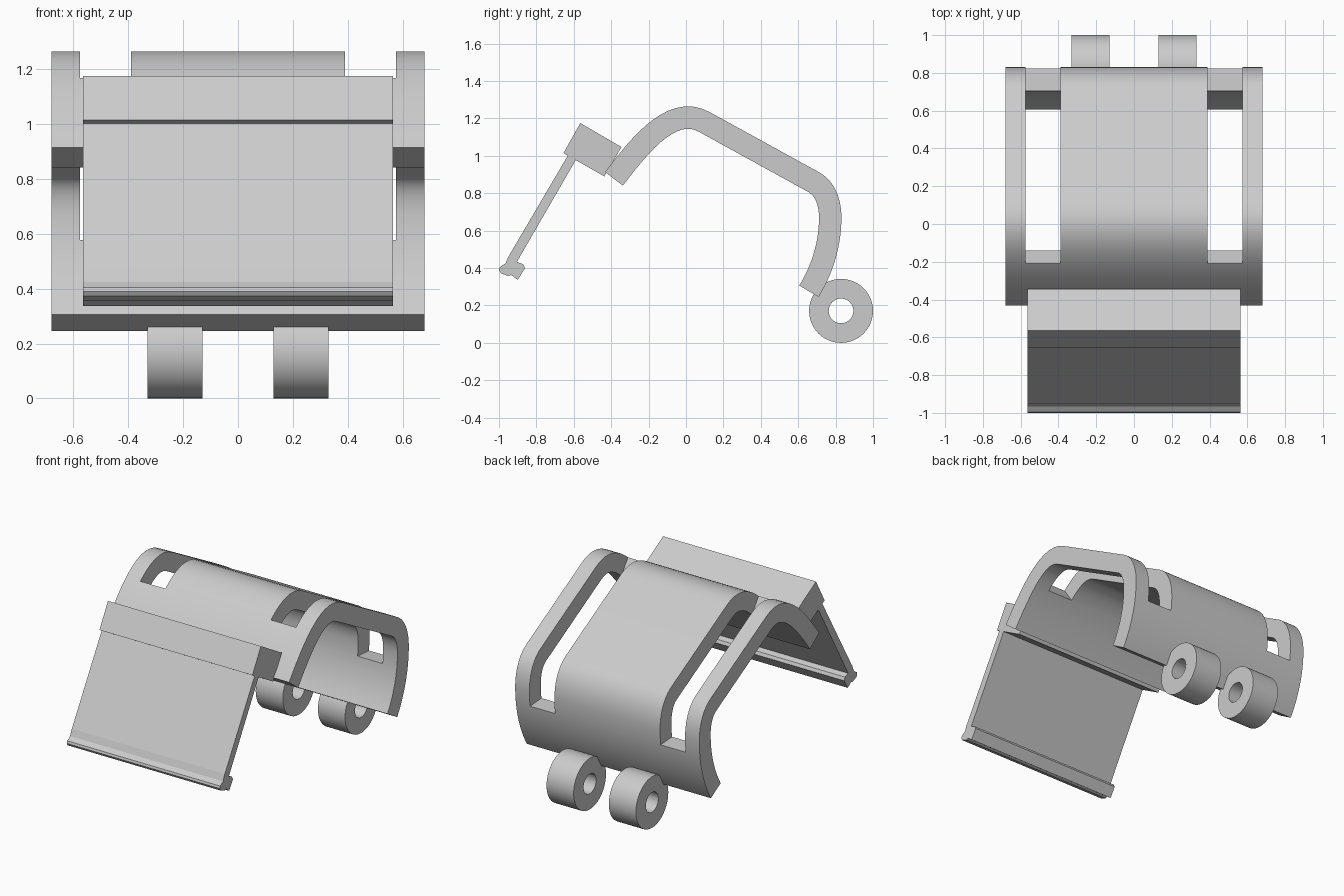
import bpy, bmesh, math
from mathutils import Vector
from mathutils.geometry import interpolate_bezier

if "Cube" in bpy.data.objects:
    bpy.data.objects.remove(bpy.data.objects["Cube"], do_unlink=True)

grey = bpy.data.materials.new("light_grey")
grey.use_nodes = True
colour = (0.6, 0.6, 0.6, 1)
grey.diffuse_color = colour
grey.node_tree.nodes["Principled BSDF"].inputs["Base Color"].default_value = colour


def extrude(name, profile, x0, x1):
    """Extrude a closed (y, z) profile along x."""
    bm = bmesh.new()
    face = bm.faces.new([bm.verts.new((x0, y, z)) for y, z in profile])
    ext = bmesh.ops.extrude_face_region(bm, geom=[face])
    moved = [v for v in ext["geom"] if isinstance(v, bmesh.types.BMVert)]
    bmesh.ops.translate(bm, verts=moved, vec=(x1 - x0, 0, 0))
    bmesh.ops.recalc_face_normals(bm, faces=bm.faces)
    mesh = bpy.data.meshes.new(name)
    bm.to_mesh(mesh)
    bm.free()
    mesh.materials.append(grey)
    obj = bpy.data.objects.new(name, mesh)
    bpy.context.collection.objects.link(obj)
    return obj


def smooth(obj):
    bpy.ops.object.select_all(action="DESELECT")
    obj.select_set(True)
    bpy.context.view_layer.objects.active = obj
    bpy.ops.object.shade_smooth_by_angle(angle=math.radians(30))


def cut(obj, cutter):
    """Apply a boolean cut and remove the cutter."""
    cutter.hide_render = True
    mod = obj.modifiers.new("cut", "BOOLEAN")
    mod.operation, mod.solver, mod.object = "DIFFERENCE", "EXACT", cutter
    bpy.context.view_layer.objects.active = obj
    bpy.ops.object.modifier_apply(modifier=mod.name)
    bpy.data.objects.remove(cutter, do_unlink=True)


# Curved band: centre line of three arcs with a straight run, given thickness
arcs = [
    [(-0.385, 0.877), (-0.25, 1.055), (-0.073, 1.28), (0.10, 1.18)],
    [(0.685, 0.858), (0.745, 0.823), (0.771, 0.75), (0.771, 0.67)],
    [(0.771, 0.67), (0.771, 0.55), (0.74, 0.41), (0.657, 0.276)],
]
line = []
for arc in arcs:
    for p in interpolate_bezier(*[Vector(q) for q in arc], 16):
        if not line or (p - line[-1]).length > 1e-4:
            line.append(p)
outer, inner = [], []
for i, p in enumerate(line):
    d = (line[min(i + 1, len(line) - 1)] - line[max(i - 1, 0)]).normalized()
    n = Vector((-d.y, d.x)) * 0.06
    outer.append(p + n)
    inner.append(p - n)
band = extrude("curved_band", outer + inner[::-1], -0.68, 0.68)

# Long slots near both sides of the band
slot = [(-0.37, 1.4), (-0.093, 1.0), (0.5, 0.5), (0.5, 0.59), (0.95, 0.56), (0.95, 1.4)]
for side in (-1, 1):
    cut(band, extrude("slot_cutter", slot, side * 0.39, side * 0.575))
smooth(band)

# Front block, hanging plate and its bottom lip
extrude("front_block", [(-0.655, 1.015), (-0.565, 1.175), (-0.345, 1.047), (-0.437, 0.89)],
        -0.565, 0.565)
extrude("hanging_plate", [(-0.947, 0.465), (-0.615, 1.03), (-0.565, 1.02), (-0.904, 0.433)],
        -0.565, 0.565)
lip = [(-0.947, 0.467), (-0.965, 0.425), (-0.995, 0.405), (-1.0, 0.39), (-0.99, 0.373),
       (-0.95, 0.357), (-0.935, 0.363), (-0.90, 0.337), (-0.86, 0.40), (-0.87, 0.42), (-0.904, 0.433)]
extrude("bottom_lip", lip, -0.565, 0.565)


# Two hinge rings at the back
def circle(radius, count=48):
    return [(0.829 + radius * math.cos(a), 0.171 + radius * math.sin(a))
            for a in (math.tau * i / count for i in range(count))]


for side, label in ((1, "left"), (-1, "right")):
    ring = extrude(label + "_hinge_ring", circle(0.171), side * 0.13, side * 0.33)
    cut(ring, extrude("hole_cutter", circle(0.066), side * 0.1, side * 0.36))
    smooth(ring)
